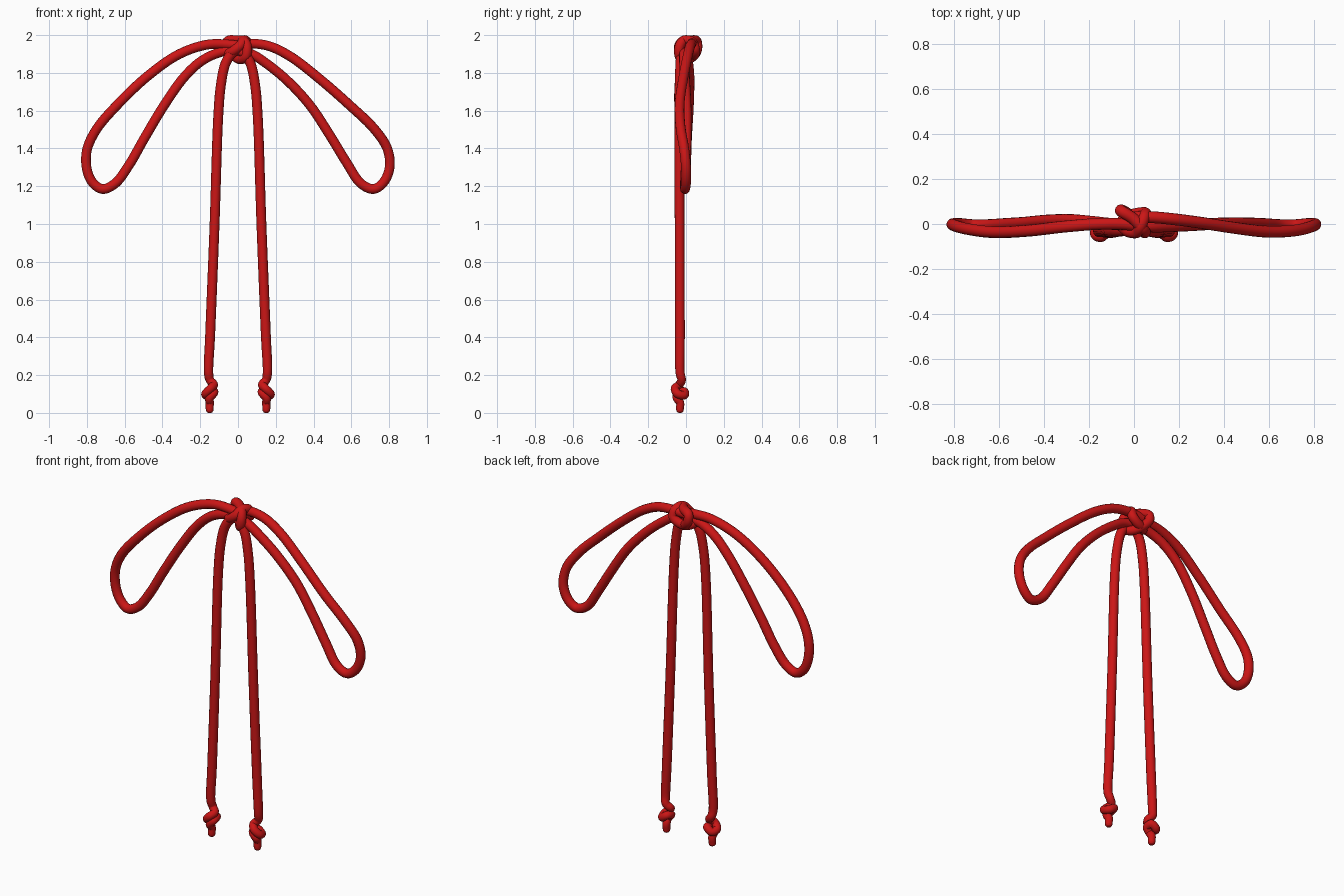
import bpy
from mathutils import Vector

R = 0.026
red = bpy.data.materials.new("red_cord")
red.diffuse_color = (0.60, 0.008, 0.008, 1)


def catmull(pts, closed, steps=7):
    """Smooth path through control points (x, y, z, radius factor)."""
    p = [Vector(q if len(q) == 4 else (*q, 1.0)) for q in pts]
    n = len(p)
    get = (lambda i: p[i % n]) if closed else (lambda i: p[max(0, min(n - 1, i))])
    out = []
    for i in range(n if closed else n - 1):
        a, b, c, d = (get(i + k) for k in (-1, 0, 1, 2))
        # centripetal-style tangents keep unevenly spaced points smooth
        ab, bc, cd = [max((v - u).length, 1e-6) ** 0.5 for u, v in ((a, b), (b, c), (c, d))]
        m1 = (c - b) if a == b else bc * ((b - a) / ab - (c - a) / (ab + bc) + (c - b) / bc)
        m2 = (c - b) if c == d else bc * ((c - b) / bc - (d - b) / (bc + cd) + (d - c) / cd)
        for s in range(steps):
            t = s / steps
            out.append(b * (2*t**3 - 3*t*t + 1) + m1 * (t**3 - 2*t*t + t)
                       + c * (3*t*t - 2*t**3) + m2 * (t**3 - t*t))
    if not closed:
        out.append(p[-1])
    return out


def cord(name, pts, closed=False):
    path = catmull(pts, closed)
    cu = bpy.data.curves.new(name, 'CURVE')
    cu.dimensions = '3D'
    cu.bevel_depth = R
    cu.bevel_resolution = 5
    cu.use_fill_caps = True
    sp = cu.splines.new('POLY')
    sp.points.add(len(path) - 1)
    for q, v in zip(sp.points, path):
        q.co = (v[0], v[1], v[2], 1)
        q.radius = v[3]
    sp.use_cyclic_u = closed
    sp.use_smooth = True
    ob = bpy.data.objects.new(name, cu)
    bpy.context.collection.objects.link(ob)
    cu.materials.append(red)
    bpy.ops.object.select_all(action='DESELECT')
    ob.select_set(True)
    bpy.context.view_layer.objects.active = ob
    bpy.ops.object.convert(target='MESH')
    bpy.ops.object.shade_smooth()


# Bow loops: outer strand, rounded end, inner strand
cord("left_loop", [
    (0.03, -0.01, 1.94), (-0.05, 0.0, 1.95), (-0.16, 0.0, 1.95), (-0.31, -0.012, 1.90),
    (-0.47, -0.03, 1.79), (-0.63, -0.036, 1.64), (-0.75, -0.02, 1.50), (-0.80, -0.005, 1.39),
    (-0.80, 0.0, 1.29), (-0.77, 0.0, 1.22), (-0.717, -0.005, 1.185), (-0.65, -0.005, 1.215),
    (-0.575, 0.0, 1.315), (-0.495, 0.005, 1.455), (-0.39, 0.015, 1.63), (-0.283, 0.018, 1.78),
    (-0.19, 0.01, 1.865), (-0.09, 0.0, 1.91), (0.02, 0.0, 1.92)])
cord("right_loop", [
    (-0.03, 0.03, 1.95), (0.08, 0.03, 1.955), (0.17, 0.022, 1.94), (0.28, 0.008, 1.885),
    (0.43, -0.015, 1.77), (0.59, -0.034, 1.63), (0.72, -0.028, 1.505), (0.79, -0.01, 1.40),
    (0.803, 0.0, 1.30), (0.77, 0.0, 1.22), (0.717, -0.005, 1.185), (0.65, -0.005, 1.215),
    (0.575, 0.0, 1.325), (0.48, 0.003, 1.48), (0.38, 0.002, 1.63), (0.26, -0.005, 1.76),
    (0.15, -0.01, 1.85), (0.07, -0.01, 1.90), (-0.02, 0.0, 1.92)])

# Hanging tails, each ending in a small overhand knot and a thin tip
knot = [(0.004, 0.008, 0.055), (0.022, -0.004, 0.034), (0.004, -0.026, 0.014),
        (-0.022, -0.012, -0.014), (-0.012, 0.022, -0.022), (0.018, 0.022, -0.002),
        (0.022, -0.012, -0.010), (0.0, -0.016, -0.036)]
for name, s in (("left_tail", -1), ("right_tail", 1)):
    kx, ky, kz = 0.15 * s, -0.032, 0.115
    tail = [(-0.01 * s, -0.015, 1.925), (0.03 * s, -0.025, 1.905), (0.066 * s, -0.03, 1.85),
            (0.09 * s, -0.034, 1.74), (0.104 * s, -0.036, 1.58), (0.124 * s, -0.034, 1.0),
            (0.148 * s, -0.032, 0.4), (0.156 * s, -0.032, 0.22, 0.95)]
    tail += [(kx - s * x, ky + y, kz + z, 0.87) for x, y, z in knot]
    tail += [(kx, ky, 0.055, 0.85), (kx, ky, 0.022, 0.8), (kx, ky, 0.006, 0.62), (kx, ky, 0.0, 0.3)]
    cord(name, tail)

# Central knot: a slanted wrap and a diagonal crossing strand
cord("knot_wrap", [
    (-0.055, 0.056, 1.968), (-0.005, 0.025, 1.972), (0.036, -0.018, 1.965), (0.048, -0.036, 1.93),
    (0.040, -0.032, 1.885), (0.012, 0.0, 1.872), (-0.02, 0.04, 1.89), (-0.055, 0.06, 1.93)], True)
cord("knot_cross", [
    (-0.055, 0.0, 1.90), (-0.03, -0.03, 1.912), (0.012, -0.036, 1.945), (0.03, -0.01, 1.972),
    (0.045, 0.03, 1.965), (0.05, 0.048, 1.925), (0.01, 0.045, 1.895), (-0.035, 0.03, 1.89)], True)
